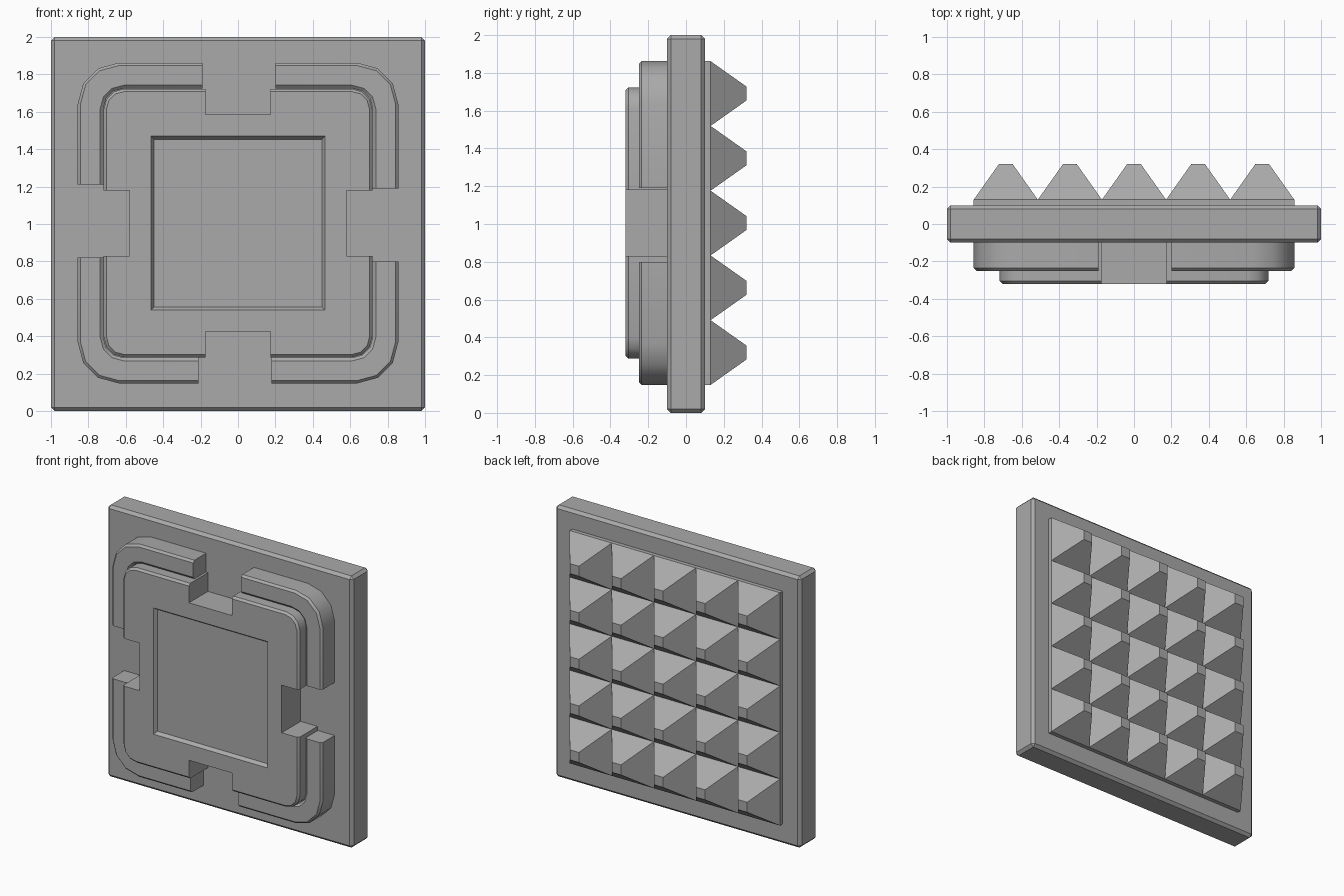
import bpy, bmesh, math
from mathutils import Vector

cube = bpy.data.objects.get("Cube")
if cube:
    bpy.data.objects.remove(cube, do_unlink=True)

MID = 1.005  # height of the middle of the tile

grey = bpy.data.materials.new("stone grey")
grey.use_nodes = True
COLOUR = (0.4, 0.4, 0.4, 1)
grey.diffuse_color = COLOUR
grey.node_tree.nodes["Principled BSDF"].inputs["Base Color"].default_value = COLOUR


def make_object(name, bm):
    bmesh.ops.remove_doubles(bm, verts=bm.verts, dist=1e-5)
    bmesh.ops.recalc_face_normals(bm, faces=bm.faces)
    mesh = bpy.data.meshes.new(name)
    bm.to_mesh(mesh)
    bm.free()
    mesh.materials.append(grey)
    obj = bpy.data.objects.new(name, mesh)
    bpy.context.collection.objects.link(obj)
    return obj


def select(obj):
    bpy.ops.object.select_all(action="DESELECT")
    obj.select_set(True)
    bpy.context.view_layer.objects.active = obj


def smooth(obj):
    select(obj)
    bpy.ops.object.shade_smooth_by_angle(angle=math.radians(35))


def add_box(bm, low, high):
    low, high = Vector(low), Vector(high)
    verts = bmesh.ops.create_cube(bm, size=1)["verts"]
    for v in verts:
        v.co = (low + high) / 2 + v.co * (high - low)


def rounded_square(bm, half, radius, y, steps=3):
    loop = []
    for corner in range(4):
        mid = math.radians(45 + 90 * corner)
        cx = math.copysign(half - radius, math.cos(mid))
        cz = math.copysign(half - radius, math.sin(mid))
        for i in range(steps + 1):
            a = math.radians(90 * (corner + i / steps))
            loop.append(bm.verts.new((cx + radius * math.cos(a), y,
                                      MID + cz + radius * math.sin(a))))
    return loop


def loft(name, sections, closed):
    """Join rounded squares into a solid, or into a ring when closed."""
    bm = bmesh.new()
    loops = [rounded_square(bm, *s) for s in sections]
    pairs = list(zip(loops, loops[1:]))
    if closed:
        pairs.append((loops[-1], loops[0]))
    else:
        bm.faces.new(loops[0])
        bm.faces.new(loops[-1])
    n = len(loops[0])
    for a, b in pairs:
        for i in range(n):
            j = (i + 1) % n
            bm.faces.new((a[i], a[j], b[j], b[i]))
    return make_object(name, bm)


def cut_notches(obj, depth, boxes):
    """Cut the four side gaps; boxes are (direction x, direction z, low, high)."""
    bm = bmesh.new()
    for dx, dz, low, high in boxes:
        near, far = sorted((depth * (dx + dz), 1.2 * (dx + dz)))
        if dx:
            add_box(bm, (near, -0.5, MID + low), (far, 0, MID + high))
        else:
            add_box(bm, (low, -0.5, MID + near), (high, 0, MID + far))
    cutter = make_object("notch_cutter", bm)
    cutter.hide_render = True
    mod = obj.modifiers.new("notches", "BOOLEAN")
    mod.operation = "DIFFERENCE"
    mod.solver = "EXACT"
    mod.object = cutter
    select(obj)
    bpy.ops.object.modifier_apply(modifier=mod.name)
    bpy.data.objects.remove(cutter, do_unlink=True)


# Main slab with bevelled edges
bm = bmesh.new()
add_box(bm, (-1, -0.1, 0), (1, 0.1, 2))
bmesh.ops.bevel(bm, geom=bm.edges[:], offset=0.02, segments=1, affect="EDGES")
smooth(make_object("slab", bm))

# Low outer frame, split into four corner pieces
frame = loft("corner_frame", [
    (0.857, 0.22, -0.09), (0.857, 0.22, -0.235), (0.842, 0.205, -0.25),
    (0.737, 0.127, -0.25), (0.72, 0.11, -0.235), (0.72, 0.11, -0.09)], True)
cut_notches(frame, 0.6, [(0, 1, -0.19, 0.2), (0, -1, -0.21, 0.18),
                         (-1, 0, -0.185, 0.205), (1, 0, -0.205, 0.185)])
smooth(frame)

# Raised centre plate with a shallow square recess and four notches
plate = loft("centre_plate", [
    (0.718, 0.11, -0.09), (0.718, 0.11, -0.305), (0.703, 0.095, -0.32),
    (0.465, 0, -0.32), (0.448, 0, -0.295)], False)
cut_notches(plate, 0.58, [(dx, dz, -0.175, 0.175)
                          for dx, dz in ((0, 1), (0, -1), (-1, 0), (1, 0))])
smooth(plate)

# Thin pad on the back
HALF = 0.857
bm = bmesh.new()
add_box(bm, (-HALF, 0.09, MID - HALF), (HALF, 0.13, MID + HALF))
make_object("back_pad", bm)

# Grid of blunt pyramid studs
COUNT = 5
PITCH = 2 * HALF / COUNT
bm = bmesh.new()
for row in range(COUNT):
    for col in range(COUNT):
        x = (col - (COUNT - 1) / 2) * PITCH
        z = MID + (row - (COUNT - 1) / 2) * PITCH
        rings = []
        for half, y in ((PITCH / 2, 0.13), (0.037, 0.32)):
            rings.append([bm.verts.new((x + sx * half, y, z + sz * half))
                          for sx, sz in ((-1, -1), (1, -1), (1, 1), (-1, 1))])
        base, tip = rings
        bm.faces.new(tip[::-1])
        for i in range(4):
            j = (i + 1) % 4
            bm.faces.new((base[i], base[j], tip[j], tip[i]))
make_object("pyramid_studs", bm)
